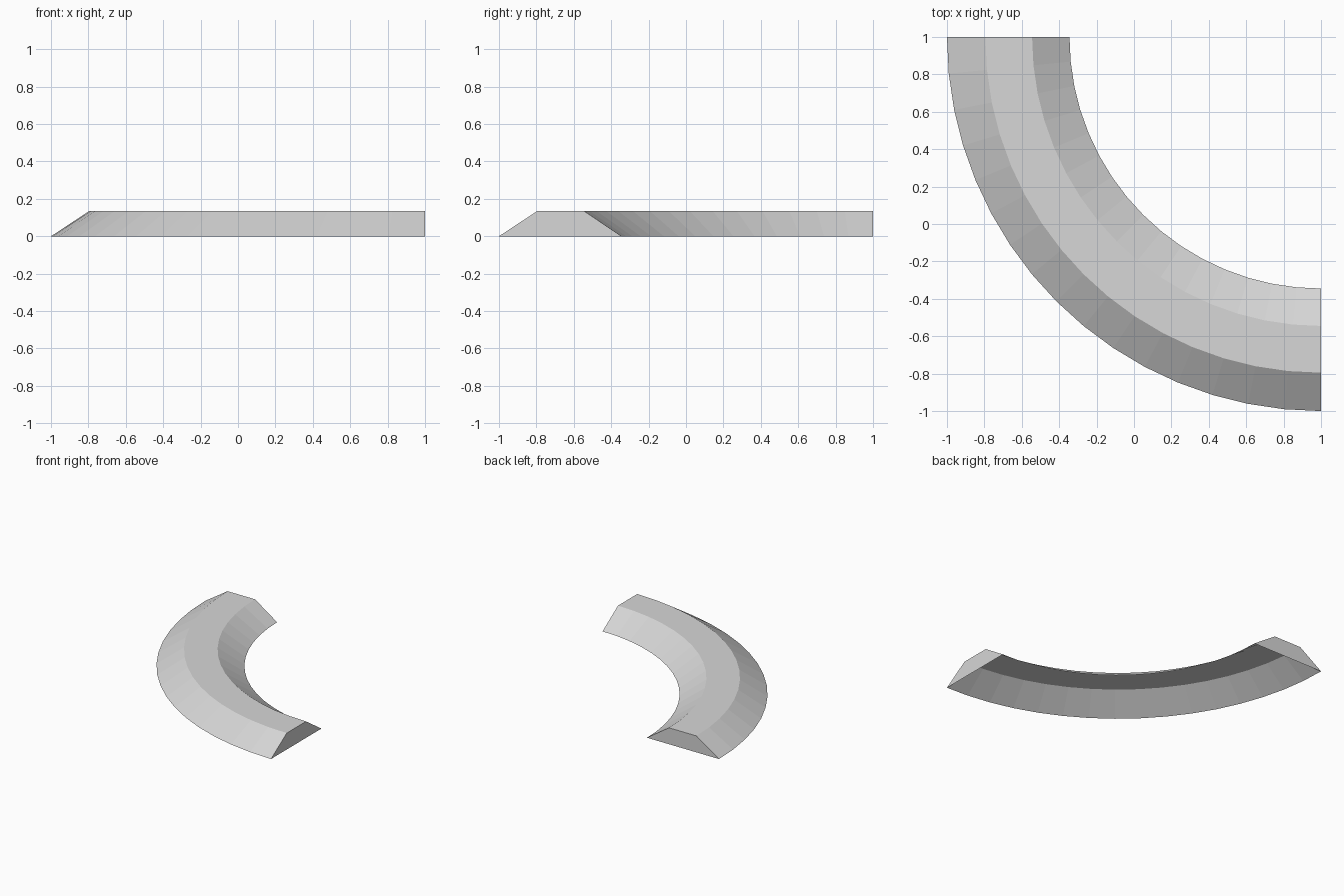
import bpy, bmesh, math
from mathutils import Vector

if "Cube" in bpy.data.objects:
    bpy.data.objects.remove(bpy.data.objects["Cube"])

SEGMENTS = 16
HEIGHT = 0.135
CENTRE = Vector((1, 1, 0))

# Plain grey surface
grey = bpy.data.materials.new("light_grey")
grey.use_nodes = True
colour = (0.68, 0.68, 0.68, 1)
grey.diffuse_color = colour
grey.node_tree.nodes["Principled BSDF"].inputs["Base Color"].default_value = colour

# Cross-section as (radius, height): outer foot, two top edges, inner foot
profile = [(2.0, 0), (1.795, HEIGHT), (1.545, HEIGHT), (1.345, 0)]

# Sweep the section through a quarter turn, leaving the underside open
bm = bmesh.new()
rings = []
for i in range(SEGMENTS + 1):
    angle = math.pi + math.pi / 2 * i / SEGMENTS
    direction = Vector((math.cos(angle), math.sin(angle), 0))
    rings.append([bm.verts.new(CENTRE + direction * r + Vector((0, 0, z)))
                  for r, z in profile])
for a, b in zip(rings, rings[1:]):
    for k in range(len(profile) - 1):
        bm.faces.new((a[k], b[k], b[k + 1], a[k + 1]))

# End caps
bm.faces.new(rings[0])
bm.faces.new(list(reversed(rings[-1])))

mesh = bpy.data.meshes.new("curved_bank")
bm.to_mesh(mesh)
bm.free()
mesh.materials.append(grey)
bank = bpy.data.objects.new("curved_bank", mesh)
bpy.context.collection.objects.link(bank)
